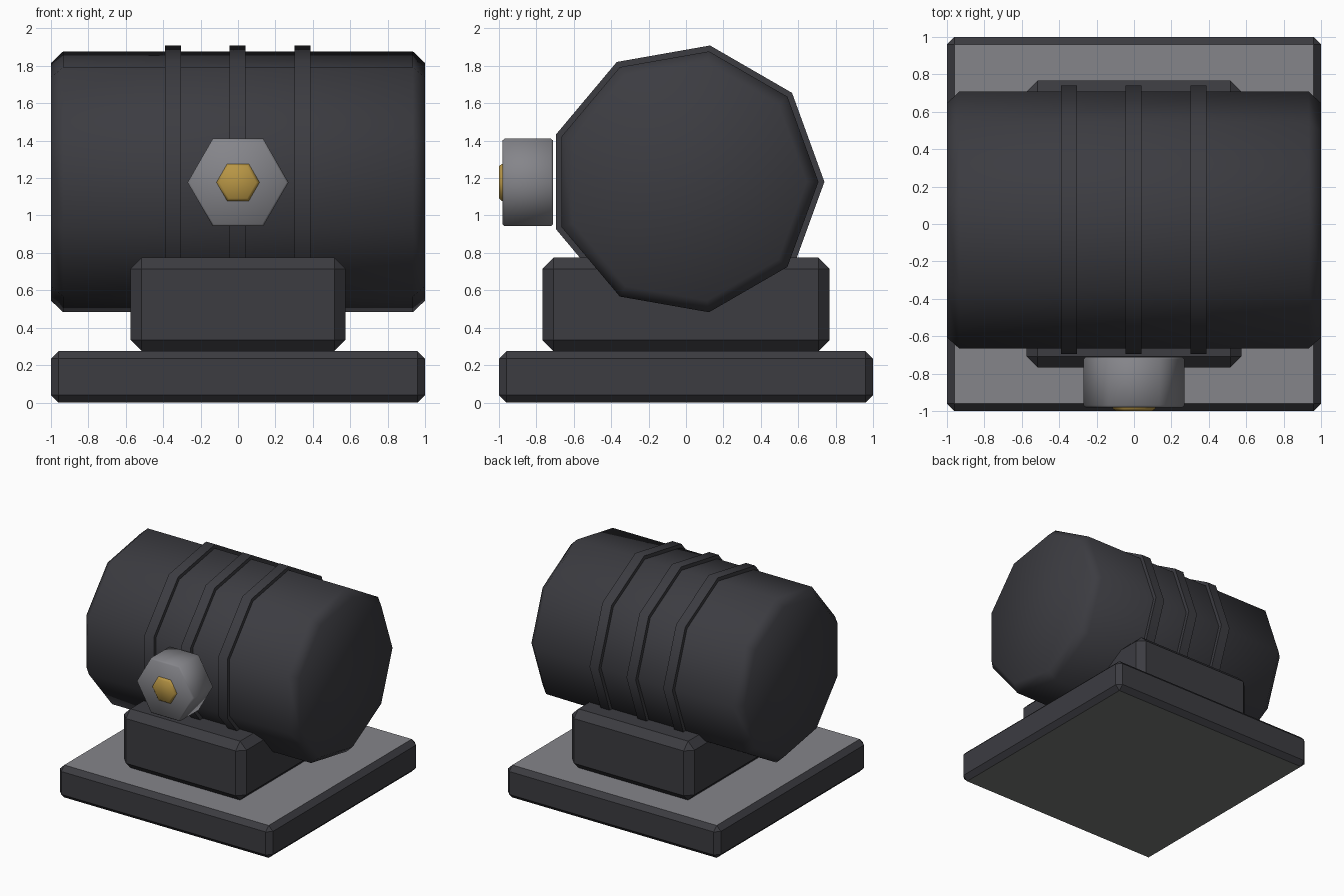
import bpy, bmesh, math
from mathutils import Vector

if "Cube" in bpy.data.objects:
    bpy.data.objects.remove(bpy.data.objects["Cube"])


def material(name, rgb):
    m = bpy.data.materials.new(name)
    m.diffuse_color = (*rgb, 1.0)
    m.use_nodes = True
    m.node_tree.nodes["Principled BSDF"].inputs["Base Color"].default_value = m.diffuse_color
    return m


CHARCOAL = material("charcoal", (0.045, 0.045, 0.053))
GREY = material("steel_grey", (0.235, 0.235, 0.255))
UNDER = material("underside_grey", (0.18, 0.19, 0.18))
GOLD = material("gold", (0.48, 0.305, 0.06))


def finish(name, bm, mats):
    bmesh.ops.recalc_face_normals(bm, faces=bm.faces[:])
    me = bpy.data.meshes.new(name)
    bm.to_mesh(me)
    bm.free()
    for m in mats:
        me.materials.append(m)
    ob = bpy.data.objects.new(name, me)
    bpy.context.collection.objects.link(ob)
    return ob


def box(name, half_x, half_y, z0, z1, bevel, mats):
    """Chamfered box, flat shaded."""
    bm = bmesh.new()
    bmesh.ops.create_cube(bm, size=1)
    for v in bm.verts:
        v.co = Vector((v.co.x * 2 * half_x, v.co.y * 2 * half_y,
                       (z0 + z1) / 2 + v.co.z * (z1 - z0)))
    bmesh.ops.bevel(bm, geom=bm.edges[:], offset=bevel, segments=1,
                    profile=0.5, affect='EDGES')
    return finish(name, bm, mats)


def prism(name, sides, profile, place, mat):
    """Closed solid lofted through (position, radius) pairs along an axis."""
    bm = bmesh.new()
    loops = []
    for t, r in profile:
        loops.append([bm.verts.new(place(t, r * math.cos(a), r * math.sin(a)))
                      for a in (2 * math.pi * i / sides for i in range(sides))])
    for a, b in zip(loops, loops[1:]):
        for i in range(sides):
            j = (i + 1) % sides
            bm.faces.new((a[i], a[j], b[j], b[i]))
    bm.faces.new(loops[0])
    bm.faces.new(loops[-1])
    ob = finish(name, bm, [mat])
    bpy.ops.object.select_all(action='DESELECT')
    ob.select_set(True)
    bpy.context.view_layer.objects.active = ob
    bpy.ops.object.shade_smooth_by_angle(angle=math.radians(62))
    return ob


AXIS_Z = 1.18


def along_x(t, u, v):
    return (t, u, AXIS_Z + v)


def along_y(t, u, v):
    return (u, t, AXIS_Z - 0.003 + v)


# Base plate: dark rim, grey top and underside
base = box("base_plate", 1.0, 1.0, 0.0, 0.275, 0.04, [CHARCOAL, GREY, UNDER])
for p in base.data.polygons:
    if p.normal.z > 0.9:
        p.material_index = 1
    elif p.normal.z < -0.9:
        p.material_index = 2

# Pedestal block
box("pedestal", 0.575, 0.768, 0.275, 0.775, 0.06, [CHARCOAL])

# Nine-sided drum with chamfered ends
prism("drum", 9, [(-1, 0.645), (-0.935, 0.708), (0.935, 0.708), (1, 0.645)],
      along_x, CHARCOAL)

# Raised bands round the drum
for n, x in (("left", -0.347), ("middle", -0.002), ("right", 0.345)):
    prism("band_" + n, 9, [(x - 0.043, 0.74), (x + 0.043, 0.74)], along_x, CHARCOAL)

# Hexagonal knob and its gold cap
prism("knob", 6, [(-0.71, 0.258), (-0.722, 0.27), (-0.97, 0.27), (-0.982, 0.258)],
      along_y, GREY)
prism("knob_cap", 6, [(-0.97, 0.115), (-0.985, 0.115), (-1.0, 0.098)],
      along_y, GOLD)
